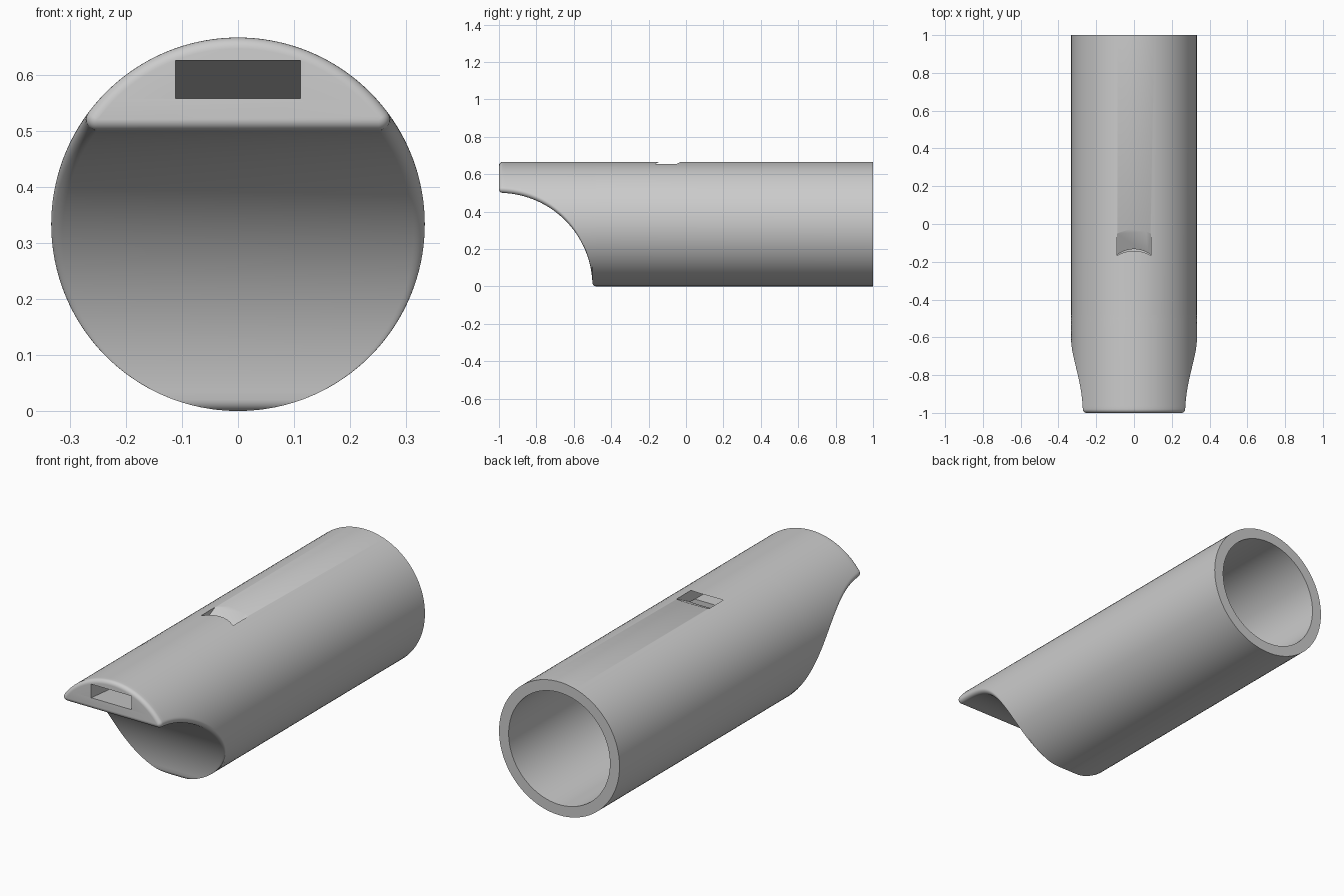
import bpy, bmesh, math

if "Cube" in bpy.data.objects:
    bpy.data.objects.remove(bpy.data.objects["Cube"])

R, EDGE, BORE = 0.333, 0.02, 0.28   # outer radius, edge rounding, bore radius
CZ = R                              # height of the tube axis

mat = bpy.data.materials.new("grey_plastic")
mat.diffuse_color = (0.6, 0.6, 0.6, 1)
mat.use_nodes = True
mat.node_tree.nodes["Principled BSDF"].inputs["Base Color"].default_value = mat.diffuse_color


def arc(cx, cz, r, a0, a1, n):
    return [(cx + r * math.cos(a0 + (a1 - a0) * i / n),
             cz + r * math.sin(a0 + (a1 - a0) * i / n)) for i in range(n + 1)]


def section(chord, inset=0.0):
    """Circle cut off below the chord height, with rounded corners."""
    h = chord + EDGE - CZ
    x = math.sqrt(max((R - EDGE) ** 2 - h * h, 0))
    phi = math.atan2(h, x)
    r = EDGE - inset
    return (arc(0, CZ, R - inset, phi, math.pi - phi, 96)
            + arc(-x, CZ + h, r, math.pi - phi, 1.5 * math.pi, 8)[1:]
            + arc(x, CZ + h, r, -math.pi / 2, phi, 8)[:-1])


def finish(name, bm):
    bmesh.ops.remove_doubles(bm, verts=bm.verts, dist=1e-5)
    bmesh.ops.recalc_face_normals(bm, faces=bm.faces)
    me = bpy.data.meshes.new(name)
    bm.to_mesh(me)
    bm.free()
    ob = bpy.data.objects.new(name, me)
    bpy.context.collection.objects.link(ob)
    me.materials.append(mat)
    return ob


def loft(name, rings):
    bm = bmesh.new()
    loops = [[bm.verts.new(p) for p in ring] for ring in rings]
    n = len(loops[0])
    for a, b in zip(loops, loops[1:]):
        for i in range(n):
            j = (i + 1) % n
            bm.faces.new((a[i], a[j], b[j], b[i]))
    bm.faces.new(loops[0])
    bm.faces.new(loops[-1][::-1])
    return finish(name, bm)


def side_prism(name, profile, half_width):
    """Extrude a (y, z) profile sideways."""
    return loft(name, [[(x, y, z) for y, z in profile]
                       for x in (-half_width, half_width)])


# Tube body: rounded mouth edge, concave scoop, then straight to the back
stations = []
for i in range(7):
    a = math.pi / 2 * i / 6
    stations.append((-1 + EDGE * (1 - math.cos(a)), 0.5, EDGE * (1 - math.sin(a))))
t0 = math.asin(EDGE / 0.5)
t1 = math.acos(EDGE / 0.5)
for i in range(1, 49):
    t = t0 + (t1 - t0) * i / 48
    stations.append((-1 + 0.5 * math.sin(t), 0.5 * math.cos(t), 0))
for i in range(1, 7):
    a = math.pi / 2 * i / 6
    stations.append((-0.5 + EDGE * (1 - math.cos(a)), EDGE * (1 - math.sin(a)), 0))
stations.append((1, 0, 0))
body = loft("whistle_body", [[(x, y, z) for x, z in section(c, d)]
                             for y, c, d in stations])

# Bore, open at the back
bore = loft("bore_cutter", [[(x, y, z) for x, z in arc(0, CZ, BORE, 0, 2 * math.pi, 96)[:-1]]
                            for y in (-0.2, 1.1)])
# Air slot, dropping from the mouth end into the bore
slot = side_prism("air_slot_cutter",
                  [(-1.1, 0.557), (-1, 0.557), (-0.15, 0.48),
                   (-0.15, 0.54), (-1, 0.625), (-1.1, 0.625)], 0.111)
# Slanted sound window on top
window = side_prism("window_cutter",
                    [(0.075, 0.717), (-0.165, 0.597), (-0.28, 0.597), (-0.04, 0.717)], 0.09)

bpy.context.view_layer.objects.active = body
body.select_set(True)
for cutter in (bore, slot, window):
    mod = body.modifiers.new(cutter.name, 'BOOLEAN')
    mod.operation = 'DIFFERENCE'
    mod.solver = 'EXACT'
    mod.object = cutter
    bpy.ops.object.modifier_apply(modifier=mod.name)
    bpy.data.objects.remove(cutter)

bpy.ops.object.shade_smooth_by_angle(angle=math.radians(30))
